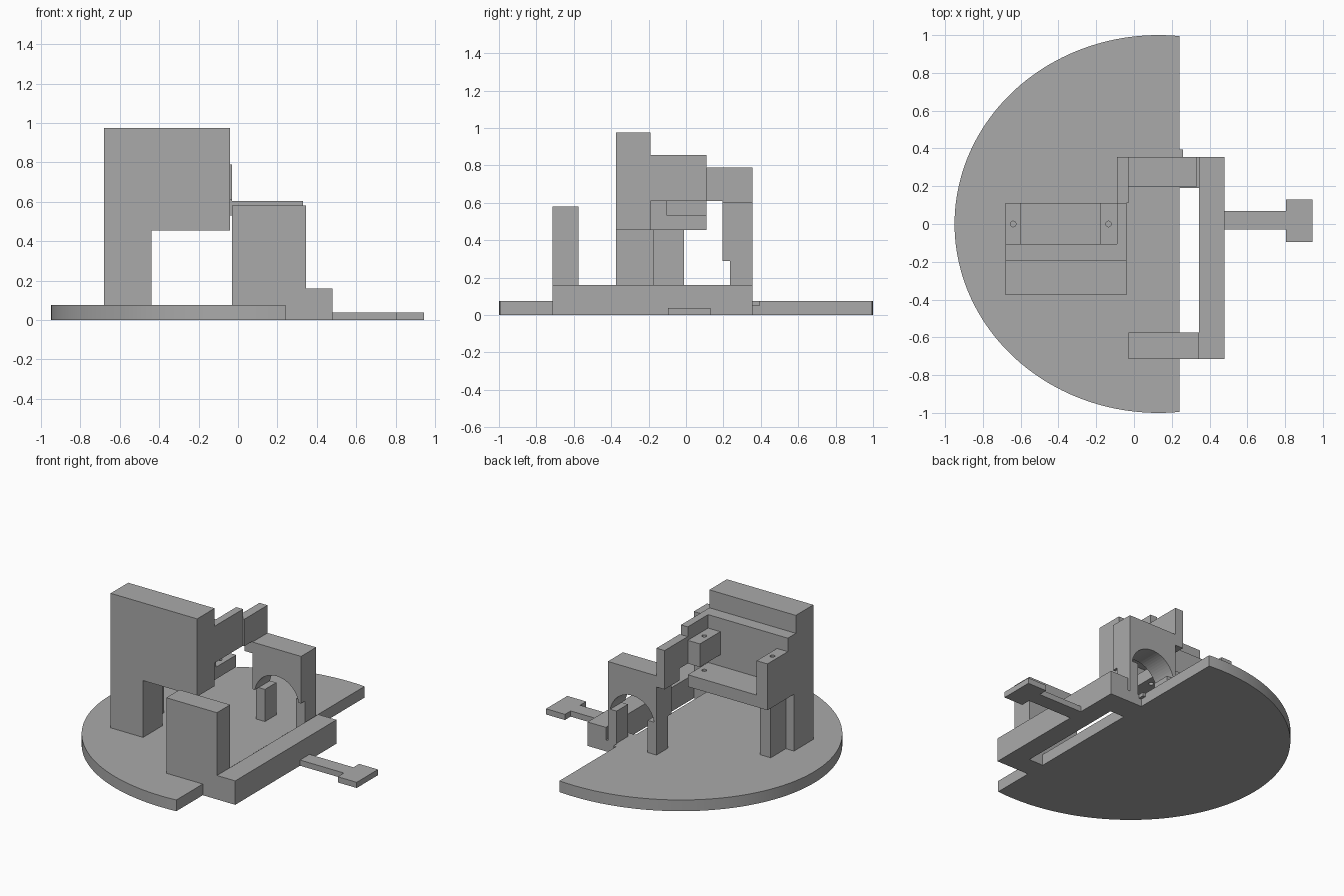
import bpy
import math

cube = bpy.data.objects.get("Cube")
if cube:
    bpy.data.objects.remove(cube, do_unlink=True)

grey = bpy.data.materials.new("matte_grey")
grey.use_nodes = True
COLOUR = (0.4, 0.4, 0.4, 1)
grey.diffuse_color = COLOUR
grey.node_tree.nodes["Principled BSDF"].inputs["Base Color"].default_value = COLOUR


def prism(name, outline, z0, z1):
    """Extrude a flat counter-clockwise outline between two heights."""
    n = len(outline)
    verts = [(x, y, z) for z in (z0, z1) for x, y in outline]
    faces = [tuple(reversed(range(n))), tuple(range(n, 2 * n))]
    faces += [(i, (i + 1) % n, n + (i + 1) % n, n + i) for i in range(n)]
    mesh = bpy.data.meshes.new(name)
    mesh.from_pydata(verts, [], faces)
    mesh.materials.append(grey)
    obj = bpy.data.objects.new(name, mesh)
    bpy.context.collection.objects.link(obj)
    return obj


def box(name, x0, x1, y0, y1, z0, z1):
    return prism(name, [(x0, y0), (x1, y0), (x1, y1), (x0, y1)], z0, z1)


def drill(target, location, radius, depth, rotation=(0, 0, 0), sides=24):
    """Cut a round hole with a hidden cylinder."""
    bpy.ops.mesh.primitive_cylinder_add(vertices=sides, radius=radius, depth=depth,
                                        location=location, rotation=rotation)
    cutter = bpy.context.object
    cutter.name = target.name + "_cutter"
    cutter.data.materials.append(grey)
    cutter.hide_render = True
    cutter.hide_viewport = True
    cutter.display_type = 'WIRE'
    mod = target.modifiers.new("hole", 'BOOLEAN')
    mod.operation = 'DIFFERENCE'
    mod.solver = 'EXACT'
    mod.object = cutter


# Rounded base plate, cut straight along one side
cx, rx, edge = 0.13, 1.08, 0.24
start = math.acos((edge - cx) / rx)
sweep = 2 * math.pi - 2 * start
steps = 96
arc = [start + sweep * i / steps for i in range(steps + 1)]
base = prism("base_plate", [(cx + rx * math.cos(a), math.sin(a)) for a in arc], 0, 0.075)
bpy.ops.object.select_all(action='DESELECT')
base.select_set(True)
bpy.context.view_layer.objects.active = base
bpy.ops.object.shade_smooth_by_angle(angle=math.radians(30))

# Side bar with its front upright and flat handle
box("side_bar", 0.345, 0.48, -0.715, 0.355, 0, 0.16)
box("front_upright", -0.03, 0.345, -0.715, -0.575, 0, 0.58)
box("rear_bridge", 0.235, 0.35, 0.19, 0.355, 0, 0.075)
box("rear_tab", 0.23, 0.26, 0.35, 0.395, 0.05, 0.075)
box("handle_bar", 0.475, 0.81, -0.03, 0.07, 0, 0.038)
box("handle_end", 0.805, 0.945, -0.095, 0.13, 0, 0.038)

# Rear arch on two short legs
arch = box("rear_arch", -0.03, 0.33, 0.195, 0.355, 0.29, 0.605)
drill(arch, (0.15, 0.275, 0.26), 0.165, 0.5, (math.pi / 2, 0, 0), 64)
for side, x0 in (("right", -0.03), ("left", 0.265)):
    box(side + "_arch_leg", x0, x0 + 0.065, 0.235, 0.355, 0.07, 0.29)

# Tall tower with a single wide leg
box("tower_body", -0.68, -0.04, -0.375, -0.19, 0.455, 0.975)
box("tower_leg", -0.68, -0.44, -0.375, -0.17, 0.07, 0.455)
box("tray_leg", -0.62, -0.54, -0.17, -0.01, 0.07, 0.46)

# Open tray behind the tower
box("tray_back", -0.68, -0.09, -0.19, -0.105, 0.455, 0.855)
shelf = box("tray_shelf", -0.60, -0.09, -0.105, 0.11, 0.455, 0.535)
outer = box("outer_post", -0.68, -0.60, -0.105, 0.11, 0.455, 0.765)
inner = box("inner_post", -0.18, -0.09, -0.105, 0.11, 0.61, 0.765)
for part, x in ((shelf, -0.135), (outer, -0.64), (inner, -0.135)):
    drill(part, (x, 0, 0.6), 0.015, 0.8)

# Side wall and the arm joining it to the arch
box("tray_side_wall", -0.09, -0.04, -0.19, 0.11, 0.61, 0.855)
box("link_arm", -0.09, -0.03, 0.11, 0.195, 0.61, 0.79)
box("link_arm_end", -0.09, -0.03, 0.195, 0.355, 0.53, 0.79)
